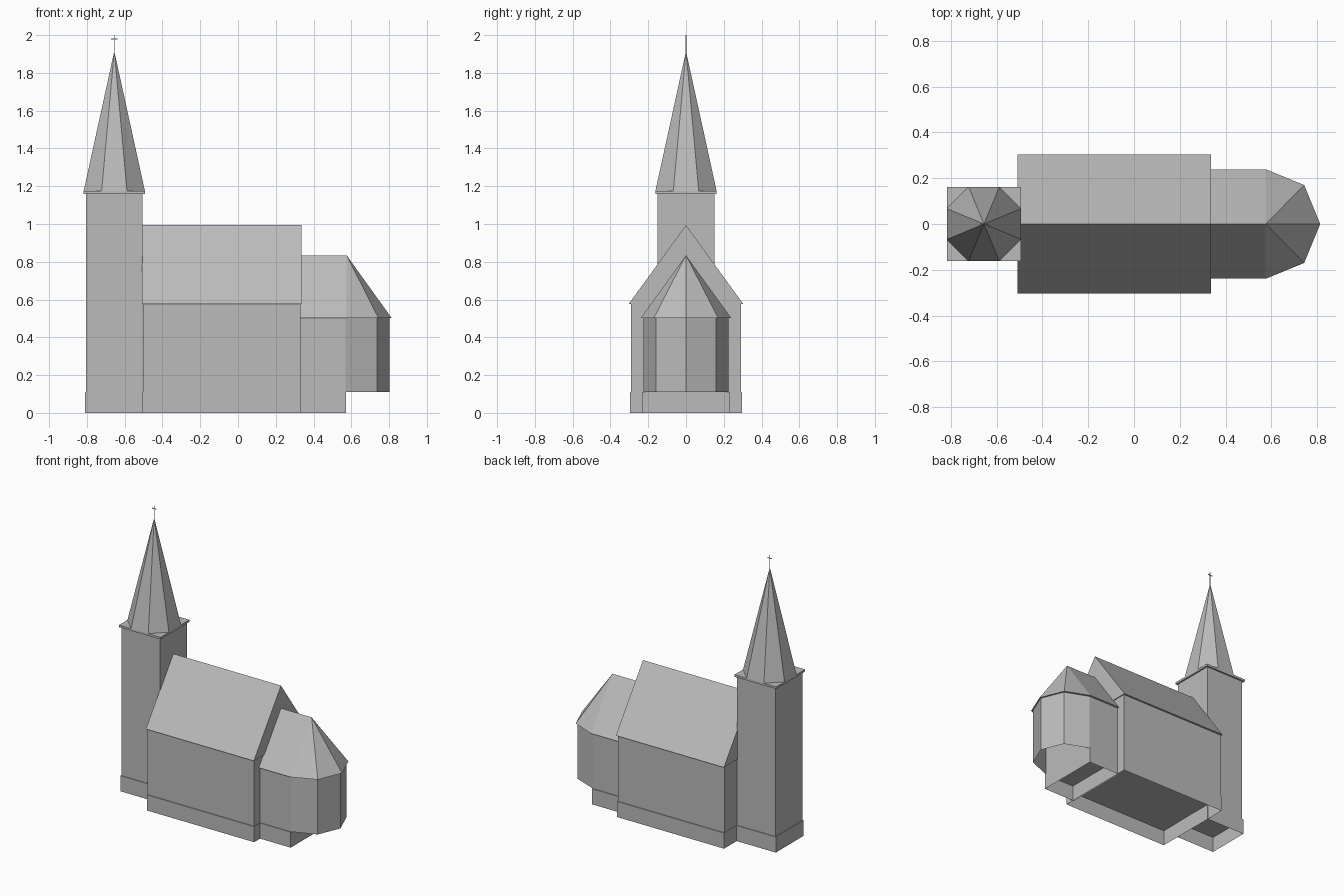
import bpy, bmesh, math
from mathutils import Matrix

cube = bpy.data.objects.get("Cube")
if cube:
    bpy.data.objects.remove(cube, do_unlink=True)

stone = bpy.data.materials.new("plain_grey")
stone.use_nodes = True
GREY = (0.5, 0.5, 0.5, 1)
stone.diffuse_color = GREY
stone.node_tree.nodes["Principled BSDF"].inputs["Base Color"].default_value = GREY

TOWER_X = -0.655
PLINTH = 0.11


def finish(name, bm):
    mesh = bpy.data.meshes.new(name)
    bm.to_mesh(mesh)
    bm.free()
    mesh.materials.append(stone)
    obj = bpy.data.objects.new(name, mesh)
    bpy.context.collection.objects.link(obj)
    return obj


def box(name, x0, x1, half_y, z0, z1, open_bottom=False):
    bm = bmesh.new()
    bmesh.ops.create_cube(bm, size=1)
    bmesh.ops.scale(bm, vec=(x1 - x0, 2 * half_y, z1 - z0), verts=bm.verts)
    bmesh.ops.translate(bm, vec=((x0 + x1) / 2, 0, (z0 + z1) / 2), verts=bm.verts)
    bm.normal_update()
    if open_bottom:
        down = [f for f in bm.faces if f.normal.z < -0.9]
        bmesh.ops.delete(bm, geom=down, context='FACES')
    return finish(name, bm)


def hull_roof(name, eaves, ridge):
    # Eaves are given for one side and mirrored across the ridge
    bm = bmesh.new()
    for x, y, z in eaves:
        for side in ((1, -1) if y else (1,)):
            bm.verts.new((x, y * side, z))
    for p in ridge:
        bm.verts.new(p)
    bmesh.ops.convex_hull(bm, input=bm.verts)
    bmesh.ops.dissolve_limit(bm, angle_limit=0.01, verts=bm.verts, edges=bm.edges)
    bmesh.ops.recalc_face_normals(bm, faces=bm.faces)
    return finish(name, bm)


# Plinths: shallow skirts, open underneath
box("tower_plinth", -0.81, -0.503, 0.155, 0, PLINTH, True)
box("nave_plinth", -0.505, 0.333, 0.296, 0, PLINTH, True)
box("chancel_plinth", 0.325, 0.573, 0.23, 0, PLINTH, True)

# Walls
box("tower_walls", -0.805, -0.505, 0.15, PLINTH, 1.16, True)
box("nave_walls", -0.503, 0.33, 0.29, PLINTH, 0.58, True)
box("chancel_walls", 0.325, 0.57, 0.225, PLINTH, 0.507, True)

# Apse: open-bottomed wall following half a polygon
bm = bmesh.new()
plan = [(0.57, -0.225), (0.735, -0.16), (0.802, 0), (0.735, 0.16), (0.57, 0.225)]
rows = [[bm.verts.new((x, y, z)) for x, y in plan] for z in (PLINTH, 0.507)]
for i in range(len(plan) - 1):
    bm.faces.new((rows[0][i], rows[0][i + 1], rows[1][i + 1], rows[1][i]))
finish("apse_walls", bm)

# Roofs
hull_roof("nave_roof",
          [(x, 0.303, 0.577) for x in (-0.508, 0.336)],
          [(x, 0, 0.994) for x in (-0.508, 0.336)])
hull_roof("chancel_roof",
          [(0.325, 0.239, 0.503), (0.575, 0.239, 0.503), (0.743, 0.17, 0.503), (0.813, 0, 0.503)],
          [(0.325, 0, 0.834), (0.575, 0, 0.834)])

# Tower cornice and octagonal spire
box("tower_cornice", TOWER_X - 0.162, TOWER_X + 0.162, 0.162, 1.16, 1.175)
bm = bmesh.new()
bmesh.ops.create_cone(bm, cap_ends=True, segments=8, radius1=0.162 / math.cos(math.pi / 8),
                      radius2=0, depth=0.74,
                      matrix=Matrix.Translation((TOWER_X, 0, 1.545))
                      @ Matrix.Rotation(math.pi / 8, 4, 'Z'))
finish("spire", bm)

# Finial cross
box("cross_post", TOWER_X - 0.002, TOWER_X + 0.002, 0.002, 1.9, 2.0)
box("cross_bar", TOWER_X - 0.017, TOWER_X + 0.017, 0.002, 1.977, 1.981)
